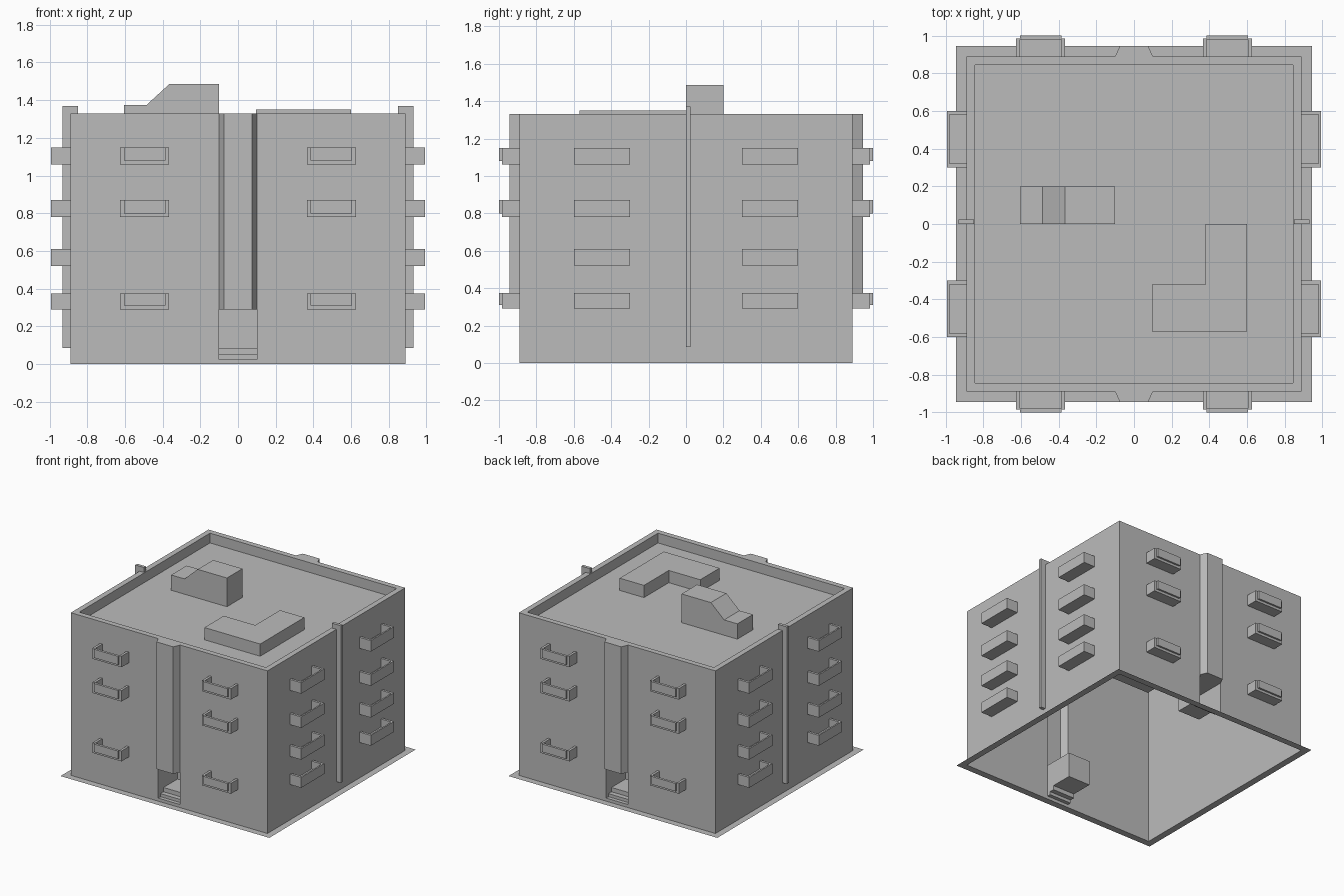
import bpy
import bmesh
from mathutils import Matrix, Vector
from math import pi

cube = bpy.data.objects.get("Cube")
if cube:
    bpy.data.objects.remove(cube, do_unlink=True)

GREY = (0.5, 0.5, 0.5, 1.0)
concrete = bpy.data.materials.new("concrete_grey")
concrete.use_nodes = True
concrete.diffuse_color = GREY
concrete.node_tree.nodes["Principled BSDF"].inputs["Base Color"].default_value = GREY

WALL, INNER, OUT = 0.89, 0.845, 0.945
TOP, DECK = 1.33, 1.25
HALF, SILL, LINTEL = 0.1, 0.025, 0.29
FRONT, RIGHT, BACK, LEFT = range(4)


def place(side, u, d, z):
    """Point at u along a wall, d out from the centre, turned to that side."""
    return Matrix.Rotation(side * pi / 2, 3, 'Z') @ Vector((u, -d, z))


def finish(name, bm, solid):
    if solid:
        bmesh.ops.recalc_face_normals(bm, faces=bm.faces)
    else:
        bmesh.ops.remove_doubles(bm, verts=bm.verts, dist=0.0001)
    mesh = bpy.data.meshes.new(name)
    bm.to_mesh(mesh)
    bm.free()
    mesh.materials.append(concrete)
    bpy.context.collection.objects.link(bpy.data.objects.new(name, mesh))


def face(bm, side, points):
    bm.faces.new([bm.verts.new(place(side, *p)) for p in points])


def upright(bm, side, a, b, z0, z1):
    """Vertical face between plan points a and b."""
    face(bm, side, [(*a, z0), (*b, z0), (*b, z1), (*a, z1)])


def prism(bm, side, points, shift):
    """Closed solid: an outline swept along a (u, d, z) shift."""
    low = [bm.verts.new(place(side, *p)) for p in points]
    high = [bm.verts.new(place(side, *(Vector(p) + Vector(shift)))) for p in points]
    bm.faces.new(low)
    bm.faces.new(high)
    n = len(low)
    for i in range(n):
        j = (i + 1) % n
        bm.faces.new((low[i], low[j], high[j], high[i]))


def box(bm, side, u, d, z):
    outline = [(u[0], d[0], z[0]), (u[1], d[0], z[0]), (u[1], d[1], z[0]), (u[0], d[1], z[0])]
    prism(bm, side, outline, (0, 0, z[1] - z[0]))


def ring(bm, side, outer, inner, z):
    face(bm, side, [(-outer, outer, z), (outer, outer, z), (inner, inner, z), (-inner, inner, z)])


# Hollow building shell with parapet and recessed roof deck
bm = bmesh.new()
for side in range(4):
    if side in (FRONT, BACK):
        upright(bm, side, (-WALL, WALL), (-HALF, WALL), 0, TOP)
        upright(bm, side, (HALF, WALL), (WALL, WALL), 0, TOP)
        upright(bm, side, (-HALF, WALL), (HALF, WALL), 0, SILL)
    else:
        upright(bm, side, (-WALL, WALL), (WALL, WALL), 0, TOP)
    ring(bm, side, WALL, INNER, TOP)
    upright(bm, side, (INNER, INNER), (-INNER, INNER), DECK, TOP)
face(bm, FRONT, [(-INNER, INNER, DECK), (INNER, INNER, DECK),
                 (INNER, -INNER, DECK), (-INNER, -INNER, DECK)])
finish("building_shell", bm, False)

# Flat pavement strip around the foot
bm = bmesh.new()
for side in range(4):
    ring(bm, side, OUT, WALL, 0)
finish("pavement", bm, False)

# Stair bay and stepped entrance on front and back
bay = [(-HALF, WALL), (-0.075, OUT), (0.075, OUT), (HALF, WALL)]
steps = [(WALL, SILL), (0.86, SILL), (0.86, 0.05), (0.82, 0.05),
         (0.82, 0.085), (0.64, 0.085), (0.64, LINTEL), (WALL, LINTEL)]
for side, label in ((FRONT, "front"), (BACK, "back")):
    bm = bmesh.new()
    for a, b in zip(bay, bay[1:]):
        upright(bm, side, a, b, LINTEL, TOP)
    face(bm, side, [(*p, TOP) for p in bay])
    face(bm, side, [(*p, LINTEL) for p in reversed(bay)])
    finish(label + "_stair_bay", bm, False)

    bm = bmesh.new()
    for p, q in zip(steps, steps[1:]):
        face(bm, side, [(-HALF, *p), (HALF, *p), (HALF, *q), (-HALF, *q)])
    face(bm, side, [(-HALF, *p) for p in steps])
    face(bm, side, [(HALF, *p) for p in reversed(steps)])
    finish(label + "_entrance", bm, False)

# Balconies: floor, two cheeks and a front panel
LEVELS = [(0.29, 0.375), (0.52, 0.61), (0.78, 0.87), (1.06, 1.15)]
for side, label in enumerate(("front", "right_hand", "back", "left_hand")):
    facade = side in (FRONT, BACK)
    u0, u1 = (0.365, 0.625) if facade else (0.3, 0.6)
    t = 0.02
    bm = bmesh.new()
    for level, (z0, z1) in enumerate(LEVELS):
        if facade and level == 1:
            continue
        for a, b in ((u0, u1), (-u1, -u0)):
            box(bm, side, (a, b), (WALL, 0.985), (z0, z0 + t))
            box(bm, side, (a, a + t), (WALL, 0.985), (z0 + t, z1))
            box(bm, side, (b - t, b), (WALL, 0.985), (z0 + t, z1))
            if facade:
                box(bm, side, (a + t, b - t), (0.98, 1.0), (z0 + t, z1))
            else:
                box(bm, side, (a, b), (0.98, 0.992), (z0, z1))
    finish(label + "_balconies", bm, True)

# Flat drain pipes hooked over the parapet
for side, label, u in ((RIGHT, "right_hand", (0, 0.025)), (LEFT, "left_hand", (-0.025, 0))):
    bm = bmesh.new()
    hook = [(WALL, 0.085), (0.93, 0.085), (0.93, 1.37), (0.85, 1.37), (0.85, TOP), (WALL, TOP)]
    prism(bm, side, [(u[0], *p) for p in hook], (u[1] - u[0], 0, 0))
    finish(label + "_drain_pipe", bm, True)

# Roof stair housing with sloping top
bm = bmesh.new()
housing = [(-0.605, DECK), (-0.1, DECK), (-0.1, 1.485), (-0.365, 1.485),
           (-0.485, 1.375), (-0.605, 1.375)]
prism(bm, FRONT, [(x, 0, z) for x, z in housing], (0, -0.2, 0))
finish("roof_stair_housing", bm, True)

# Low L-shaped roof plinth
bm = bmesh.new()
plinth = [(0.095, 0.57), (0.6, 0.57), (0.6, 0), (0.38, 0), (0.38, 0.32), (0.095, 0.32)]
prism(bm, FRONT, [(x, d, DECK) for x, d in plinth], (0, 0, 0.1))
finish("roof_plinth", bm, True)
